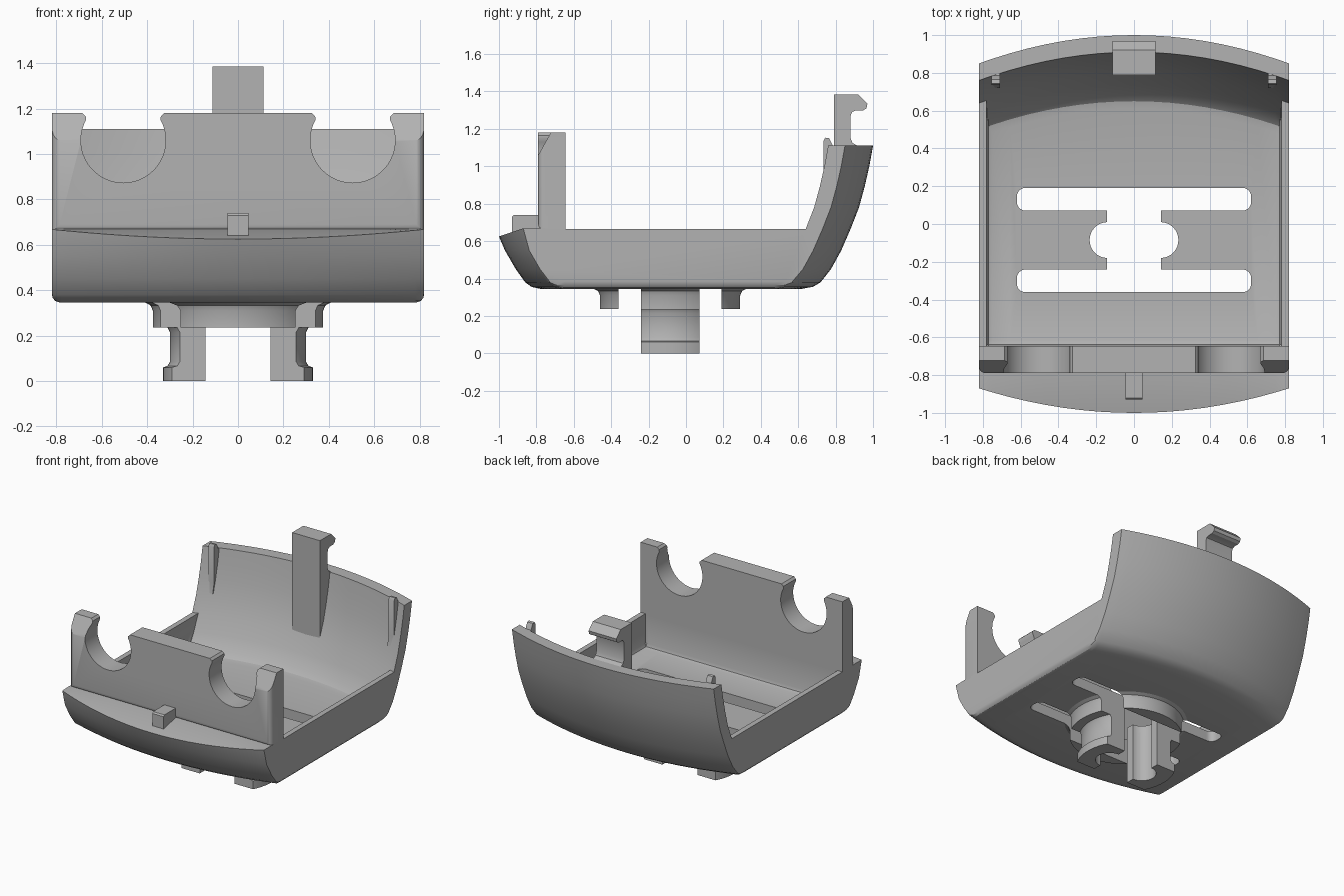
import bpy, bmesh, math
from mathutils import Vector

old = bpy.data.objects.get("Cube")
if old:
    bpy.data.objects.remove(old)

GREY = (0.45, 0.45, 0.45, 1)
grey = bpy.data.materials.new("plain_grey")
grey.use_nodes = True
grey.diffuse_color = GREY
grey.node_tree.nodes["Principled BSDF"].inputs["Base Color"].default_value = GREY

HALF = 0.82      # half width of the tray
RIM = 0.665      # height of the side walls
FLOOR = 0.42     # top of the floor
MID = -0.085     # y centre of the mount


def finish(name, bm):
    bmesh.ops.remove_doubles(bm, verts=bm.verts, dist=1e-5)
    bmesh.ops.recalc_face_normals(bm, faces=bm.faces)
    mesh = bpy.data.meshes.new(name)
    bm.to_mesh(mesh)
    bm.free()
    mesh.materials.append(grey)
    obj = bpy.data.objects.new(name, mesh)
    bpy.context.collection.objects.link(obj)
    return obj


def loft(name, rings, closed=False):
    """Skin a list of point rings; cap the ends unless closed."""
    bm = bmesh.new()
    rows = [[bm.verts.new(p) for p in ring] for ring in rings]
    n = len(rows[0])
    pairs = list(zip(rows, rows[1:]))
    if closed:
        pairs.append((rows[-1], rows[0]))
    for a, b in pairs:
        for i in range(n):
            j = (i + 1) % n
            bm.faces.new((a[i], a[j], b[j], b[i]))
    if not closed:
        bm.faces.new(rows[0])
        bm.faces.new(rows[-1])
    return finish(name, bm)


def prism_x(name, pts, x0, x1):
    return loft(name, [[(x, y, z) for y, z in pts] for x in (x0, x1)])


def prism_y(name, pts, y0, y1):
    return loft(name, [[(x, y, z) for x, z in pts] for y in (y0, y1)])


def slab(name, cx, cy, hx, hy, r, z0, z1, steps=8):
    """Upright block with rounded corners."""
    pts = []
    for k, (sx, sy) in enumerate(((1, 1), (-1, 1), (-1, -1), (1, -1))):
        for i in range(steps + 1):
            a = math.pi / 2 * (k + i / steps)
            pts.append((cx + sx * (hx - r) + r * math.cos(a),
                        cy + sy * (hy - r) + r * math.sin(a)))
    return loft(name, [[(x, y, z) for x, y in pts] for z in (z0, z1)])


def cut(obj, cutters):
    for c in cutters:
        c.hide_render = True
        mod = obj.modifiers.new("cut", 'BOOLEAN')
        mod.operation, mod.solver, mod.object = 'DIFFERENCE', 'EXACT', c
        bpy.context.view_layer.objects.active = obj
        bpy.ops.object.modifier_apply(modifier=mod.name)


def discard(cutters):
    for c in cutters:
        bpy.data.objects.remove(c)


# Tray: cross-sections in y/z, swept over x with bowed front and back
front = [(-1, 0.63), (-.968, .55), (-.91, .45), (-.86, .38), (-.825, .355), (-.78, .345)]
back = [(.62, .345), (.68, .356), (.72, .38), (.775, .45), (.83, .55), (.88, .665),
        (.925, .78), (.955, .89), (.98, 1.0), (1, 1.11)]
inner = [(.91, 1.11), (.89, 1.0), (.865, .89), (.835, .78), (.79, RIM), (.735, .55),
         (.685, .46), (.65, .428), (.61, FLOOR)]
heel = [(-.615, FLOOR), (-.637, .429), (-.645, .45), (-.645, RIM)]


def section(x, base, floor):
    t = (x / HALF) ** 2
    lip, bow = 0.13 * t, 0.15 * t
    pts = [(-.79, .67)]
    for i, (y, z) in enumerate(front):
        pts.append((y + lip, .625 + .043 * t if i == 0 else max(z, base)))
    pts += [(y - bow, max(z, base)) for y, z in back]
    wall = floor >= RIM
    for y, z in inner:
        pts.append((max(y, .79) - bow if wall else y - bow, max(z, floor)))
    pts += [(-.645 if wall else y, max(z, floor)) for y, z in heel]
    return [(x, y, z) for y, z in pts]


stations = [(HALF, .385, RIM), (.816, .366, RIM), (.804, .352, RIM), (.781, .345, RIM),
            (.779, .345, .45), (.77, .345, .429), (.75, .345, FLOOR)]
stations += [(.75 * i / 8, .345, FLOOR) for i in range(7, 0, -1)]
full = [(-x, b, f) for x, b, f in stations] + [(0, .345, FLOOR)] + stations[::-1]
tray = loft("tray", [section(*s) for s in full])

# Mount under the floor: turned disc, neck and foot
turned = [(0, 0), (.33, 0), (.33, .06), (.31, .067), (.3, .085), (.3, .215), (.31, .235),
          (.375, .235), (.375, .31), (.385, .333), (.41, .346), (.41, .37), (0, .37)]
N = 64
mount = loft("twist_mount", [[(r * math.cos(a), MID + r * math.sin(a), z) for r, z in turned]
                             for a in (2 * math.pi * i / N for i in range(N))], closed=True)

# Slots and keyhole through floor and mount
slots = [slab("slot_cutter", 0, MID + s * .216, .62, .06, .045, -.1, .6) for s in (-1, 1)]
slots.append(slab("gap_cutter", 0, MID, .142, .2, .005, -.12, .62))
slots.append(slab("keyhole_cutter", 0, MID, .235, .095, .0945, -.14, .64))
sides = [slab("flank_cutter", 0, MID + s * .4, .6, .2, .01, -.1, .236) for s in (-1, 1)]
cut(tray, slots)
cut(mount, slots + sides)
discard(slots + sides)

# Front plate with two round notches
R, CX, CZ, TOP = .187, .505, 1.06, 1.18


def notch(cx):
    a0 = math.asin((1.13 - CZ) / R)
    arc = [(cx + R * math.cos(a), CZ + R * math.sin(a))
           for a in (math.pi - a0 + (math.pi + 2 * a0) * i / 28 for i in range(29))]
    tip = [(.164, 1.15), (.165, 1.165), (.18, TOP)]
    return ([(cx - d, z) for d, z in tip[::-1]] + arc + [(cx + d, z) for d, z in tip])


outline = [(-HALF, .655), (-HALF, TOP)] + notch(-CX) + notch(CX) + [(HALF, TOP), (HALF, .655)]
plate = prism_y("front_plate", outline, -.79, -.645)
bm = bmesh.new()
bm.from_mesh(plate.data)
corners = [e for e in bm.edges if all(abs(v.co.x) > .81 and v.co.y < -.78 for v in e.verts)]
bmesh.ops.bevel(bm, geom=corners, offset=.035, segments=5, affect='EDGES', profile=.5)
bm.to_mesh(plate.data)
bm.free()
wedge = [(-.85, .94), (-.79, 1.06), (-.72, 1.185), (-.72, 1.3), (-.85, 1.3)]
wedges = [prism_x("wedge_cutter", wedge, s * .55, s * .9) for s in (-1, 1)]
cut(plate, wedges)
discard(wedges)

# Tab on the front lip
tab = [(-.93, .6), (-.93, .73), (-.92, .74), (-.78, .74), (-.78, .6)]
prism_x("front_tab", tab, -.046, .046)

# Hooked latch on the back wall
hook = [(.79, .6), (.79, 1.385), (.92, 1.385), (.97, 1.335), (.965, 1.31), (.945, 1.298),
        (.905, 1.298), (.888, 1.29), (.88, 1.27), (.88, 1.15), (.89, 1.125), (.92, 1.108),
        (.92, 1.05), (.82, .6)]
prism_x("rear_latch", hook, -.113, .113)

# Ribs inside the back corners
rib = [(.72, .8), (.735, .87), (.735, 1.135), (.745, 1.153), (.765, 1.15), (.778, 1.125),
       (.785, 1.108), (.82, 1.1), (.79, .85), (.76, .8)]
for side, s in (("left", 1), ("right", -1)):
    prism_x(side + "_rib", rib, s * .71, s * .755)

# Smooth curves, sharp edges
bpy.ops.object.select_all(action='DESELECT')
for obj in bpy.context.collection.objects:
    if obj.type == 'MESH' and grey.name in obj.data.materials:
        obj.select_set(True)
        bpy.context.view_layer.objects.active = obj
bpy.ops.object.shade_smooth_by_angle(angle=math.radians(30))
